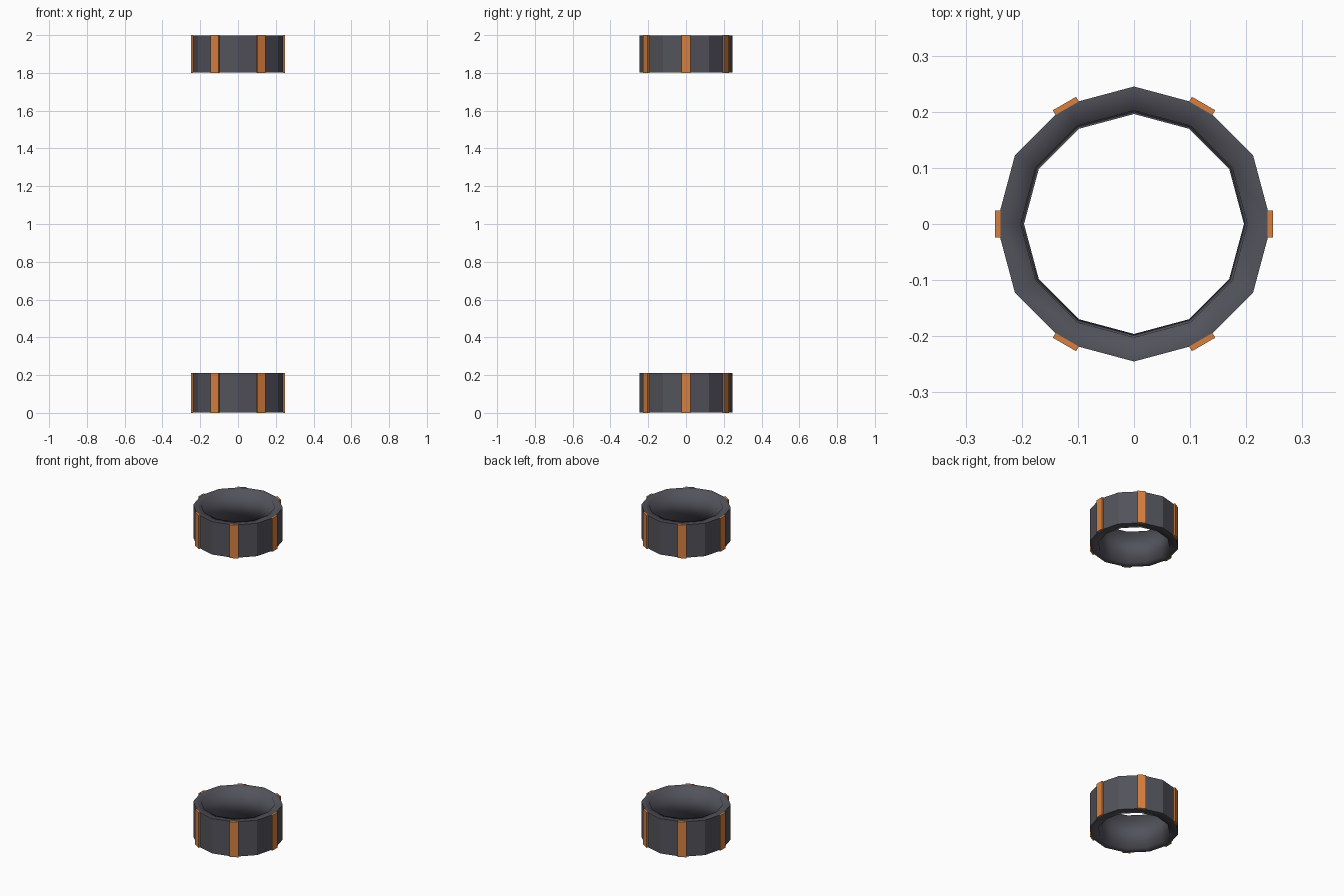
import bpy, bmesh, math
from mathutils import Matrix

if "Cube" in bpy.data.objects:
    bpy.data.objects.remove(bpy.data.objects["Cube"])

SIDES = 12
R_OUT = 0.245


def material(name, rgb):
    m = bpy.data.materials.new(name)
    m.diffuse_color = (*rgb, 1)
    m.use_nodes = True
    m.node_tree.nodes["Principled BSDF"].inputs["Base Color"].default_value = m.diffuse_color
    return m


dark_grey = material("dark grey", (0.085, 0.085, 0.105))
orange = material("orange", (0.68, 0.215, 0.05))


def add_object(name, bm, mat):
    bmesh.ops.recalc_face_normals(bm, faces=bm.faces[:])
    me = bpy.data.meshes.new(name)
    bm.to_mesh(me)
    bm.free()
    me.materials.append(mat)
    ob = bpy.data.objects.new(name, me)
    bpy.context.collection.objects.link(ob)
    return ob


def ring(name, z0, z1):
    # Twelve-sided tube: flat outside, smooth rims and slightly tapered bore
    bm = bmesh.new()
    profile = [(R_OUT, z0), (R_OUT, z1), (0.202, z1), (0.196, z0)]
    loops = []
    for i in range(SIDES):
        a = math.tau * i / SIDES
        loops.append([bm.verts.new((r * math.cos(a), r * math.sin(a), z))
                      for r, z in profile])
    for i in range(SIDES):
        p, q = loops[i], loops[(i + 1) % SIDES]
        for k in range(4):
            n = (k + 1) % 4
            f = bm.faces.new((p[k], q[k], q[n], p[n]))
            f.smooth = k != 0
    add_object(name, bm, dark_grey)


def strips(name, z0, z1):
    # Six upright plates on every second corner
    bm = bmesh.new()
    for i in range(6):
        m = (Matrix.Rotation(math.tau * i / 6, 4, 'Z')
             @ Matrix.Translation((0.243, 0, (z0 + z1) / 2))
             @ Matrix.Diagonal((0.0098, 0.048, z1 - z0, 1)))
        bmesh.ops.create_cube(bm, size=1, matrix=m)
    add_object(name, bm, orange)


for label, z0, z1 in (("lower", 0.0, 0.212), ("upper", 1.80, 2.0)):
    ring(label + "_ring", z0 + 0.001, z1 - 0.001)
    strips(label + "_ring_strips", z0, z1)
